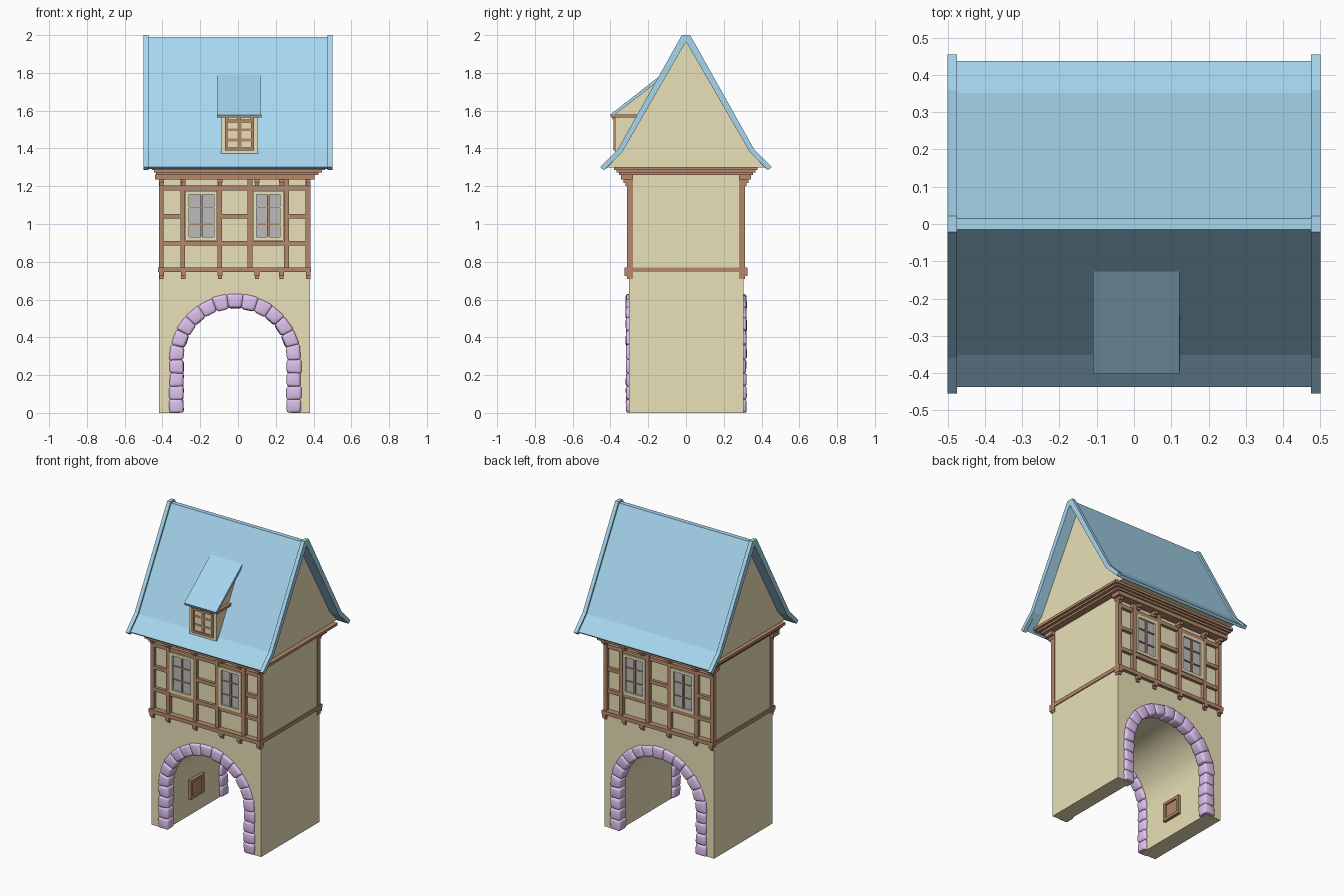
import bpy, bmesh, random
from math import sin, cos, pi, radians
from mathutils import Vector, Matrix

if "Cube" in bpy.data.objects:
    bpy.data.objects.remove(bpy.data.objects["Cube"])

random.seed(4)

def material(name, rgb):
    m = bpy.data.materials.new(name)
    m.diffuse_color = (*rgb, 1)
    m.use_nodes = True
    m.node_tree.nodes["Principled BSDF"].inputs["Base Color"].default_value = m.diffuse_color
    return m

PLASTER = material("plaster", (0.82, 0.75, 0.48))
TIMBER = material("timber", (0.46, 0.25, 0.15))
ROOF = material("roof_blue", (0.38, 0.67, 0.85))
STONE = material("violet_stone", (0.74, 0.54, 0.86))
GLASS = material("grey_glass", (0.5, 0.5, 0.5))

def finish(name, bm, mat, smooth=False):
    bmesh.ops.recalc_face_normals(bm, faces=bm.faces)
    me = bpy.data.meshes.new(name)
    bm.to_mesh(me)
    bm.free()
    me.materials.append(mat)
    if smooth:
        for p in me.polygons:
            p.use_smooth = True
        me.set_sharp_from_angle(angle=radians(32))
    ob = bpy.data.objects.new(name, me)
    bpy.context.collection.objects.link(ob)
    return ob

def boxes(name, bounds, mat):
    """One object from (x0, x1, y0, y1, z0, z1) boxes."""
    bm = bmesh.new()
    for x0, x1, y0, y1, z0, z1 in bounds:
        m = Matrix.Translation(((x0 + x1) / 2, (y0 + y1) / 2, (z0 + z1) / 2))
        m = m @ Matrix.Diagonal((abs(x1 - x0), abs(y1 - y0), abs(z1 - z0), 1))
        bmesh.ops.create_cube(bm, size=1, matrix=m)
    return finish(name, bm, mat)

def both(bounds):
    """Repeat front boxes on the back."""
    return bounds + [(a, b, -d, -c, e, f) for a, b, c, d, e, f in bounds]

def extrude(name, pts, a, b, axis, mat, smooth=False):
    """Extrude a profile: axis 'x' takes (y, z) points, axis 'y' takes (x, z)."""
    bm = bmesh.new()
    place = (lambda p: (a, p[0], p[1])) if axis == 'x' else (lambda p: (p[0], a, p[1]))
    face = bm.faces.new([bm.verts.new(place(p)) for p in pts])
    r = bmesh.ops.extrude_face_region(bm, geom=[face])
    vec = Vector((b - a, 0, 0)) if axis == 'x' else Vector((0, b - a, 0))
    bmesh.ops.translate(bm, vec=vec, verts=[v for v in r["geom"] if isinstance(v, bmesh.types.BMVert)])
    bm.faces.ensure_lookup_table()
    return finish(name, bm, mat, smooth)

def mirrored(half):
    return half + [(-y, z) for y, z in reversed(half)]

# Gatehouse base with vaulted passage
CX, CZ, R = -0.015, 0.28, 0.293
X0, X1 = -0.418, 0.38
arc = [(CX + R * cos(pi - pi * i / 28), CZ + R * sin(pi - pi * i / 28)) for i in range(29)]
extrude("gate_base", [(X0, 0), (CX - R, 0)] + arc + [(CX + R, 0), (X1, 0), (X1, 0.75), (X0, 0.75)],
        -0.302, 0.304, 'y', PLASTER, True)

# Rounded stones around both arch openings
def stone(bm, pos, angle, length, y0, y1, flare):
    b = bmesh.new()
    bmesh.ops.create_cube(b, size=1)
    k = 1 + random.uniform(-0.04, 0.06)
    for v in b.verts:
        s = 1 + (flare * v.co.x)
        v.co = Vector((v.co.x * 0.074 * k, y1 if v.co.y > 0 else y0, v.co.z * length * s))
        v.co += Vector([random.uniform(-0.003, 0.003) for _ in range(3)])
    bmesh.ops.bevel(b, geom=b.edges[:], offset=0.015, segments=3, profile=0.5, affect='EDGES')
    b.transform(Matrix.Translation(pos) @ Matrix.Rotation(-angle, 4, 'Y'))
    for v in b.verts:
        v.co.z = max(v.co.z, 0.002)
    tmp = bpy.data.meshes.new("tmp")
    b.to_mesh(tmp)
    b.free()
    bm.from_mesh(tmp)
    bpy.data.meshes.remove(tmp)

for side, y0, y1 in (("front", -0.318, -0.245), ("back", 0.245, 0.32)):
    bm = bmesh.new()
    n, rc = 13, 0.311
    for i in range(n):
        t = pi * (i + 0.5) / n
        stone(bm, (CX + rc * cos(t), 0, CZ + rc * sin(t)), t, pi * rc / n + 0.003, y0, y1, 0.24)
    for s in (0, pi):
        for i in range(4):
            stone(bm, (CX + rc * cos(s), 0, 0.07 * i + 0.035), s, 0.073, y0, y1, 0)
    finish(side + "_arch_stones", bm, STONE, True)

# Small hatch on the passage wall
xw = CX - R
boxes("passage_hatch_panel", [(xw - 0.01, xw + 0.01, -0.06, 0.05, 0.12, 0.22)], TIMBER)
boxes("passage_hatch_frame", [(xw - 0.01, xw + 0.02, a, b, c, d) for a, b, c, d in (
    (-0.075, -0.055, 0.11, 0.235), (0.045, 0.065, 0.11, 0.235),
    (-0.055, 0.045, 0.11, 0.128), (-0.055, 0.045, 0.217, 0.235))], TIMBER)

# Upper storey walls and sill beam
boxes("upper_walls", [(X0 + 0.002, X1, -0.288, 0.288, 0.75, 1.275)], PLASTER)
boxes("sill_beam", [(-0.424, 0.386, -0.325, 0.325, 0.745, 0.77)], TIMBER)

# Timber frame, front and back
posts = [(-0.419, -0.394), (-0.304, -0.28), (-0.108, -0.085), (0.05, 0.077), (0.243, 0.27), (0.357, 0.383)]
frame = [(a, b, -0.312, -0.28, 0.77, 1.24) for a, b in posts]
frame += [(X0, X1, -0.308, -0.28, z, z + 0.025) for z in (0.885, 1.178)]
frame += [(posts[i][1], posts[i + 1][0], -0.308, -0.28, 1.03, 1.053) for i in (0, 2, 4)]
boxes("timber_frame", both(frame), TIMBER)

# Joist ends under the sill and under the cornice
ends = []
for x in (-0.405, -0.29, -0.095, 0.10, 0.23, 0.372):
    for z, y in ((0.725, -0.325), (1.217, -0.332)):
        ends.append((x - 0.013, x + 0.013, y, -0.28, z, z + 0.022))
        ends.append((x - 0.011, x + 0.011, y + 0.012, -0.28, z - 0.015, z))
boxes("joist_ends", both(ends), TIMBER)

# Stepped cornice
boxes("wall_plate", both([(-0.44, 0.405, -0.345, -0.28, 1.235, 1.262)]), TIMBER)
boxes("cornice", [(-0.435, 0.425, -0.355, 0.355, 1.26, 1.275),
                  (-0.445, 0.445, -0.368, 0.368, 1.273, 1.287),
                  (-0.455, 0.46, -0.382, 0.378, 1.285, 1.302)], TIMBER)

# Windows: surround, glass, glazing bars
def window(name, x0, x1, z0, z1, yf, rim, bar, rim_mat, mirror=True):
    dup = both if mirror else (lambda b: b)
    y1 = yf + 0.03
    boxes(name + "_surround", dup([(x0, x0 + rim, yf, y1, z0, z1), (x1 - rim, x1, yf, y1, z0, z1),
                                   (x0 + rim, x1 - rim, yf, y1, z0, z0 + rim),
                                   (x0 + rim, x1 - rim, yf, y1, z1 - rim, z1)]), rim_mat)
    boxes(name + "_glass", dup([(x0 + rim, x1 - rim, yf + 0.012, y1, z0 + rim, z1 - rim)]), GLASS)
    xm, h = (x0 + x1) / 2, bar / 2
    bars = [(xm - h, xm + h, yf + 0.004, y1, z0 + rim, z1 - rim)]
    for k in (1, 2):
        z = z0 + (z1 - z0) * k / 3
        bars.append((x0 + rim, x1 - rim, yf + 0.006, y1, z - h * 0.7, z + h * 0.7))
    boxes(name + "_bars", dup(bars), TIMBER)

window("left_window", -0.278, -0.11, 0.912, 1.175, -0.313, 0.018, 0.011, PLASTER)
window("right_window", 0.079, 0.241, 0.912, 1.175, -0.313, 0.018, 0.011, PLASTER)

# Attic body with both gables
extrude("attic_gables", mirrored([(-0.43, 1.30), (-0.345, 1.385), (-0.005, 1.97)]), -0.43, 0.43, 'x', PLASTER)

# Flared roof shell and raised verges
shell = mirrored([(-0.438, 1.303), (-0.352, 1.39), (-0.015, 1.99)])
shell_in = mirrored([(-0.425, 1.291), (-0.341, 1.378), (-0.002, 1.965)])
extrude("roof_shell", shell + shell_in[::-1], -0.478, 0.478, 'x', ROOF)
verge = mirrored([(-0.455, 1.302), (-0.36, 1.397), (-0.022, 2.0)])
verge_in = mirrored([(-0.435, 1.285), (-0.338, 1.38), (-0.002, 1.962)])
for side, a in (("left", -0.5), ("right", 0.475)):
    extrude(side + "_verge", verge + verge_in[::-1], a, a + 0.025, 'x', ROOF)

# Dormer on the front slope
extrude("dormer_body", [(-0.375, 1.373), (-0.375, 1.58), (-0.14, 1.765), (-0.14, 1.7), (-0.34, 1.373)],
        -0.09, 0.105, 'x', PLASTER)
extrude("dormer_roof", [(-0.402, 1.578), (-0.128, 1.792), (-0.128, 1.77), (-0.395, 1.565)],
        -0.11, 0.122, 'x', ROOF)
boxes("dormer_eave_board", [(-0.11, 0.124, -0.397, -0.24, 1.563, 1.579)] +
      [(x - 0.009, x + 0.009, -0.39, -0.37, 1.552, 1.565) for x in (-0.06, 0.007, 0.075)], TIMBER)
window("dormer_window", -0.07, 0.085, 1.39, 1.553, -0.383, 0.015, 0.02, TIMBER, False)
